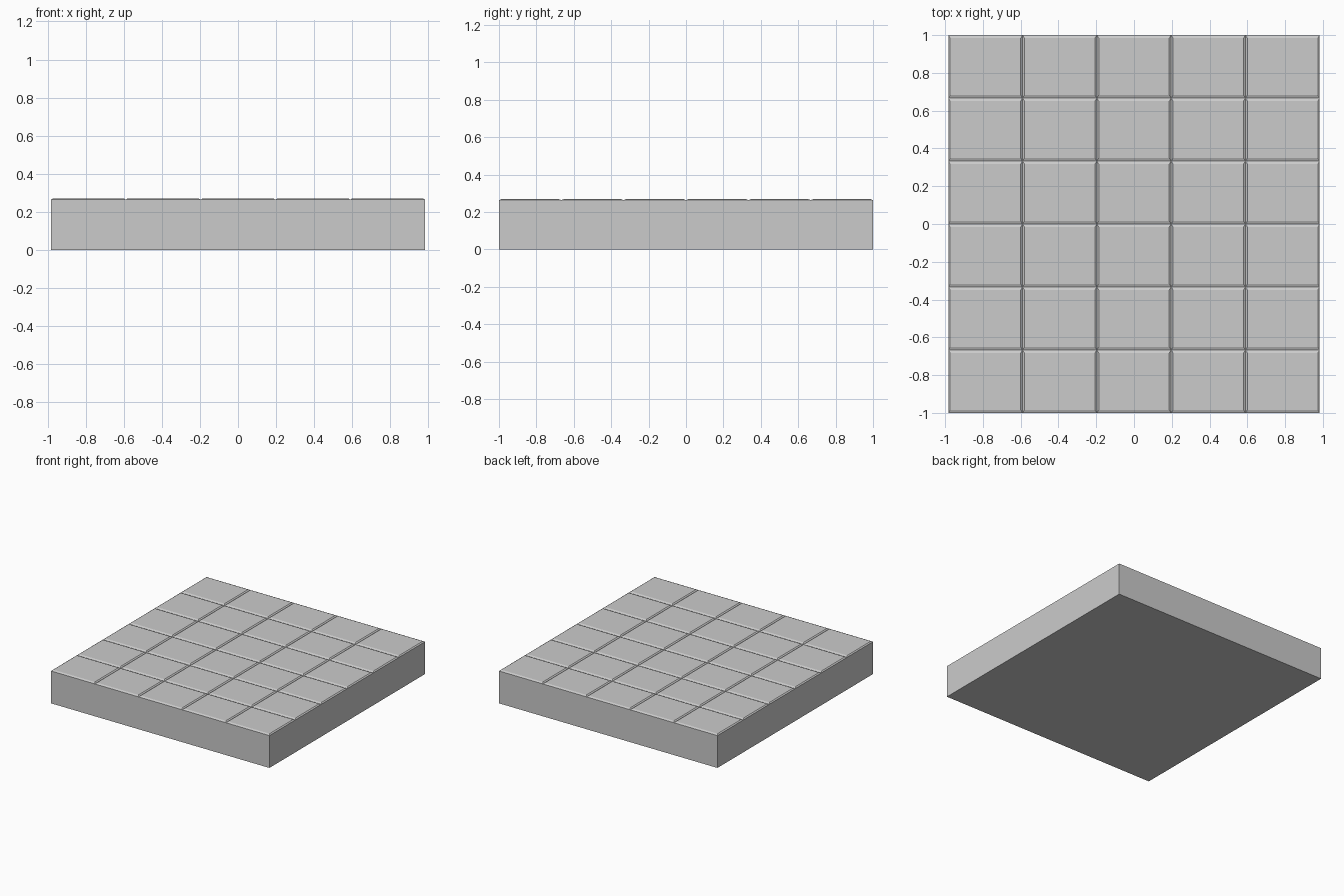
import bpy, bmesh

if "Cube" in bpy.data.objects:
    bpy.data.objects.remove(bpy.data.objects["Cube"])

COLS, ROWS = 5, 6
HALF_X, HALF_Y = 0.983, 1.0
GROOVE_Z, TOP_Z = 0.263, 0.27
INSET_X, INSET_Y = 0.01, 0.016

xs = [-HALF_X + 2 * HALF_X * i / COLS for i in range(COLS + 1)]
ys = [-HALF_Y + 2 * HALF_Y * j / ROWS for j in range(ROWS + 1)]
bm = bmesh.new()


def rect(x0, x1, y0, y1, z):
    return [bm.verts.new((x, y, z)) for x, y in
            ((x0, y0), (x1, y0), (x1, y1), (x0, y1))]


def skirt(low, high):
    for k in range(4):
        n = (k + 1) % 4
        bm.faces.new((low[k], low[n], high[n], high[k]))


# Tiles: sloped rims meet in shallow V grooves
for x0, x1 in zip(xs, xs[1:]):
    for y0, y1 in zip(ys, ys[1:]):
        rim = rect(x0, x1, y0, y1, GROOVE_Z)
        top = rect(x0 + INSET_X, x1 - INSET_X, y0 + INSET_Y, y1 - INSET_Y, TOP_Z)
        skirt(rim, top)
        bm.faces.new(top)

# Slab sides and underside
base = rect(-HALF_X, HALF_X, -HALF_Y, HALF_Y, 0)
edge = rect(-HALF_X, HALF_X, -HALF_Y, HALF_Y, GROOVE_Z)
skirt(base, edge)
bm.faces.new(base[::-1])

bmesh.ops.remove_doubles(bm, verts=bm.verts[:], dist=1e-5)
mesh = bpy.data.meshes.new("tiled_floor_slab")
bm.to_mesh(mesh)
bm.free()
slab = bpy.data.objects.new("tiled_floor_slab", mesh)
bpy.context.collection.objects.link(slab)
